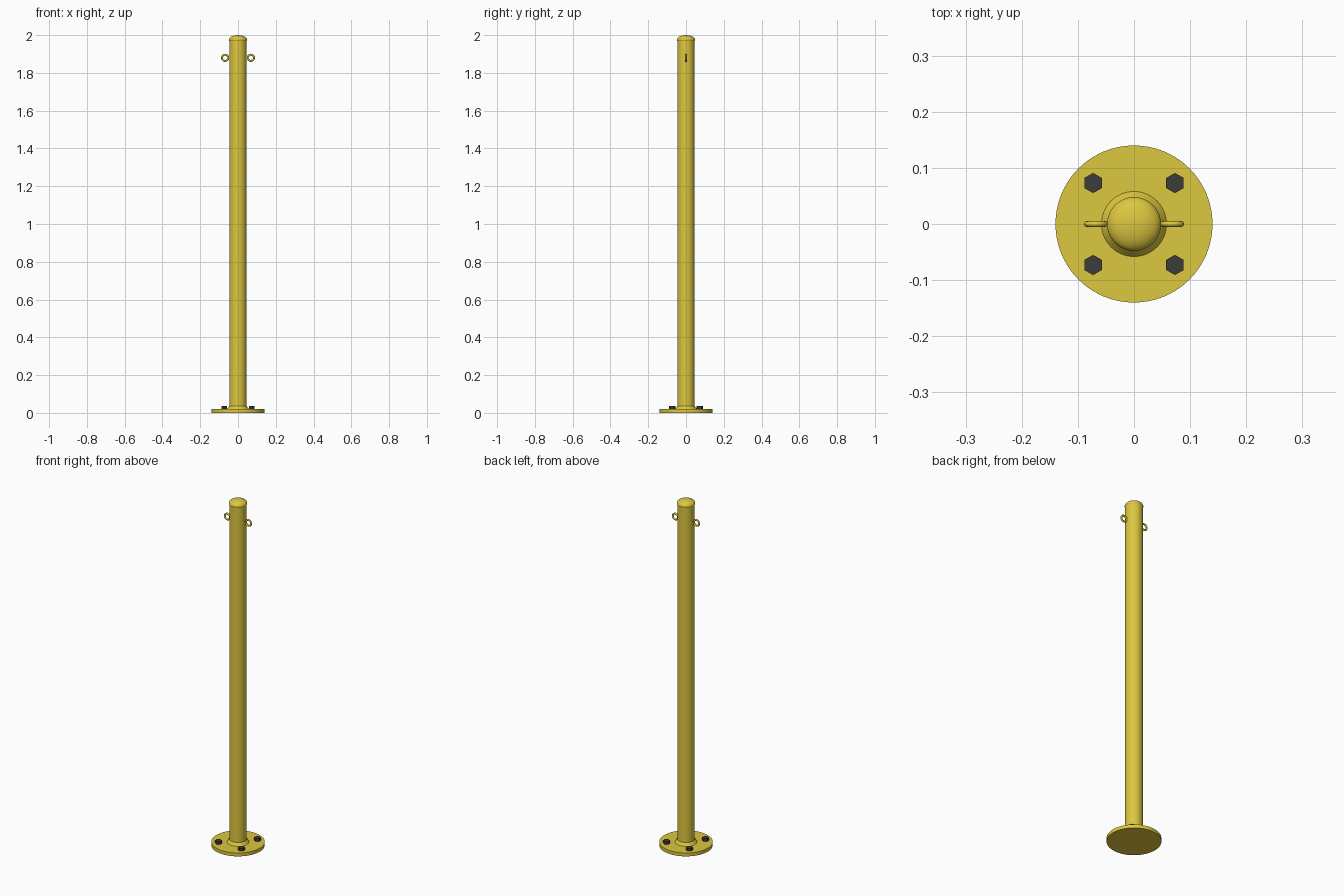
import bpy
import math

if "Cube" in bpy.data.objects:
    bpy.data.objects.remove(bpy.data.objects["Cube"])


def material(name, rgb):
    m = bpy.data.materials.new(name)
    m.diffuse_color = (*rgb, 1)
    m.use_nodes = True
    m.node_tree.nodes["Principled BSDF"].inputs["Base Color"].default_value = m.diffuse_color
    return m


YELLOW = material("yellow paint", (0.72, 0.57, 0.05))
DARK = material("dark steel", (0.045, 0.045, 0.048))


def finish(name, mat, smooth=True):
    ob = bpy.context.object
    ob.name = name
    ob.data.materials.append(mat)
    if smooth:
        bpy.ops.object.shade_smooth_by_angle(angle=math.radians(35))
    return ob


def tapered(name, mat, r1, r2, z0, z1, x=0, y=0, sides=64, turn=0, smooth=True):
    bpy.ops.mesh.primitive_cone_add(vertices=sides, radius1=r1, radius2=r2, depth=z1 - z0,
                                    location=(x, y, (z0 + z1) / 2), rotation=(0, 0, turn))
    return finish(name, mat, smooth)


# Round floor plate, weld collar and upright
tapered("base_plate", YELLOW, 0.14, 0.14, 0, 0.02)
tapered("weld_collar", YELLOW, 0.058, 0.046, 0.02, 0.036)
tapered("post", YELLOW, 0.0455, 0.0455, 0.015, 1.98)

# Flattened dome cap
bpy.ops.mesh.primitive_uv_sphere_add(segments=48, ring_count=24, radius=1, location=(0, 0, 1.976))
bpy.context.object.scale = (0.048, 0.048, 0.024)
bpy.ops.object.transform_apply(location=False, rotation=False, scale=True)
finish("dome_cap", YELLOW)

# Chain rings on both sides near the top
for side, label in ((-1, "left"), (1, "right")):
    bpy.ops.mesh.primitive_torus_add(major_radius=0.0165, minor_radius=0.005,
                                     major_segments=32, minor_segments=12,
                                     location=(side * 0.068, 0, 1.88),
                                     rotation=(math.pi / 2, 0, 0))
    finish(label + "_ring", YELLOW)

# Four hex bolt heads with points along y
for x in (-0.073, 0.073):
    for y in (-0.073, 0.073):
        tapered("hex_bolt", DARK, 0.018, 0.018, 0.018, 0.036, x, y, 6, 0, False)
